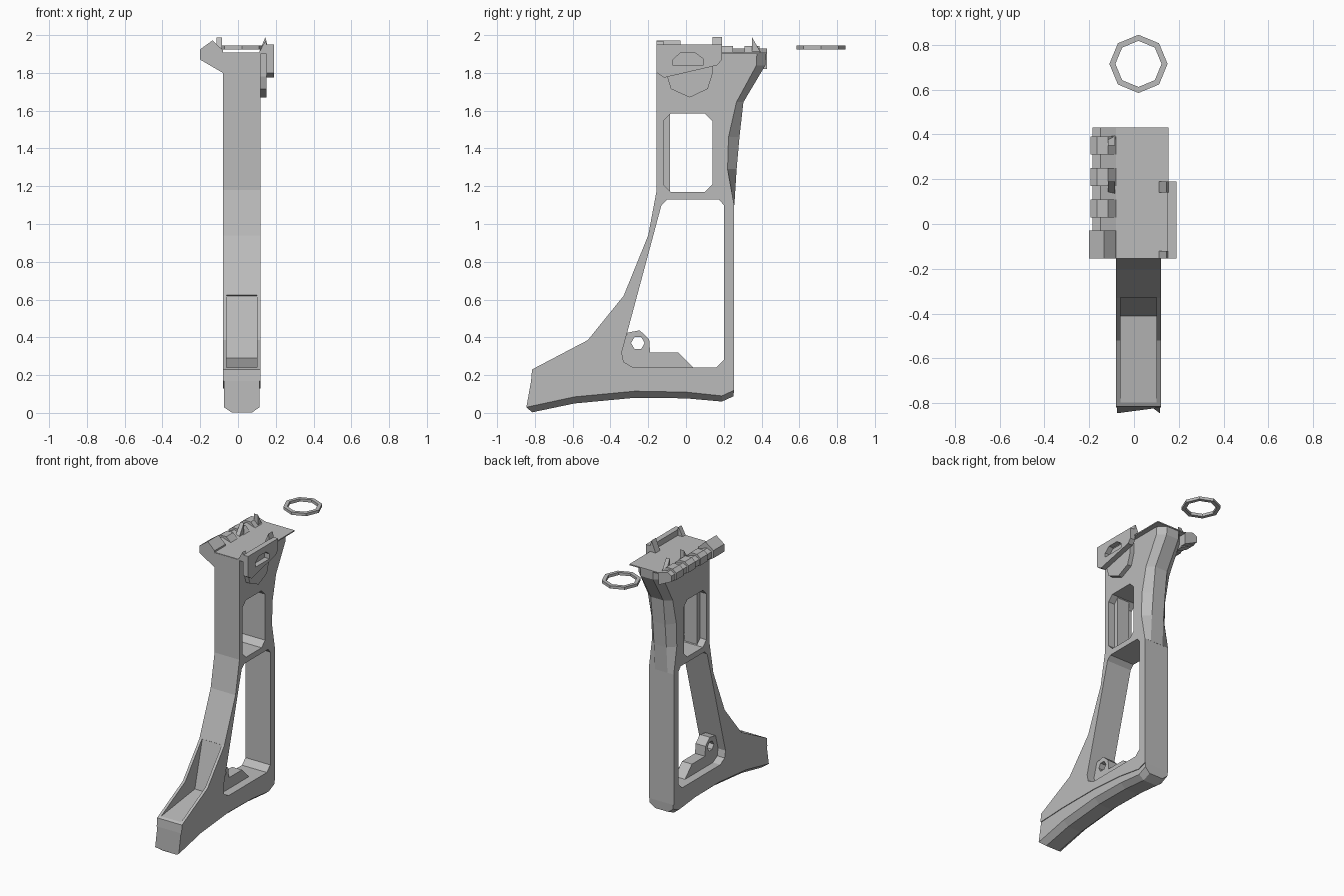
import bpy, bmesh, math

if "Cube" in bpy.data.objects:
    bpy.data.objects.remove(bpy.data.objects["Cube"])

grey = bpy.data.materials.new("plain grey")
grey.use_nodes = True
grey.diffuse_color = (0.5, 0.5, 0.5, 1)
grey.node_tree.nodes["Principled BSDF"].inputs["Base Color"].default_value = (0.5, 0.5, 0.5, 1)

X0, X1, XC = -0.08, 0.12, 0.02  # frame sides and middle


def loft(name, rings):
    """Closed solid skinned through rings of points."""
    bm = bmesh.new()
    loops = [[bm.verts.new(p) for p in ring] for ring in rings]
    n = len(loops[0])
    for a, b in zip(loops, loops[1:]):
        for i in range(n):
            j = (i + 1) % n
            bm.faces.new((a[i], a[j], b[j], b[i]))
    bm.faces.new(loops[0])
    bm.faces.new(loops[-1])
    bmesh.ops.recalc_face_normals(bm, faces=bm.faces)
    mesh = bpy.data.meshes.new(name)
    bm.to_mesh(mesh)
    bm.free()
    mesh.materials.append(grey)
    obj = bpy.data.objects.new(name, mesh)
    bpy.context.collection.objects.link(obj)
    return obj


def side_prism(name, pts, a, b):
    """Side outline (y, z) extruded from x=a to x=b."""
    return loft(name, [[(x, y, z) for y, z in pts] for x in (a, b)])


def front_prism(name, pts, a, b):
    """Front outline (x, z) extruded from y=a to y=b."""
    return loft(name, [[(x, y, z) for x, z in pts] for y in (a, b)])


def cut(obj, cutter):
    mod = obj.modifiers.new("cut", "BOOLEAN")
    mod.operation = "DIFFERENCE"
    mod.solver = "EXACT"
    mod.object = cutter
    bpy.context.view_layer.objects.active = obj
    bpy.ops.object.modifier_apply(modifier=mod.name)
    bpy.data.objects.remove(cutter)


def chamfered(y0, y1, z0, z1, c):
    return [(y0 + c, z0), (y1 - c, z0), (y1, z0 + c), (y1, z1 - c),
            (y1 - c, z1), (y0 + c, z1), (y0, z1 - c), (y0, z0 + c)]


def polygon(y, z, r, n, turn=0):
    return [(y + r * math.cos(turn + i * math.tau / n),
             z + r * math.sin(turn + i * math.tau / n)) for i in range(n)]


# Seam between frame and base pad
seam = [(-0.82, 0.17), (-0.59, 0.18), (-0.27, 0.18), (0, 0.16), (0.19, 0.13), (0.255, 0.15)]
# Where the chamfered rear flare meets the frame side: z, inner y, outer y
flare = [(1.1, 0.255, 0.256), (1.29, 0.22, 0.268), (1.46, 0.225, 0.283),
         (1.645, 0.267, 0.304), (1.84, 0.373, 0.42), (1.905, 0.375, 0.425)]

# Frame with two windows and a front pocket
outline = seam + [(yi, z) for z, yi, yo in flare] + [
    (-0.155, 1.905), (-0.155, 1.18), (-0.2, 0.94), (-0.33, 0.62), (-0.52, 0.385), (-0.815, 0.23)]
frame = side_prism("frame", outline, X0, X1)
cut(frame, side_prism("upper_window", chamfered(-0.12, 0.14, 1.17, 1.585, 0.04), -0.5, 0.5))
cut(frame, side_prism("lower_window", [
    (-0.13, 1.1), (-0.1, 1.13), (0.175, 1.13), (0.2, 1.1), (0.2, 0.28), (0.16, 0.24),
    (-0.28, 0.24), (-0.33, 0.27), (-0.34, 0.32), (-0.31, 0.43)], -0.5, 0.5))
cut(frame, side_prism("pocket", [
    (-0.8, 0.239), (-0.41, 0.29), (-0.325, 0.62), (-0.5, 0.75), (-0.85, 0.4)],
    X0 + 0.02, X1 - 0.02))

loft("rear_flare", [[(X0, yi, z), (X0 + 0.05, yo, z), (X1 - 0.05, yo, z), (X1, yi, z)]
                    for z, yi, yo in flare])

# Base pad with chamfered underside
edge = [(-0.845, 0.03), (-0.59, 0.085), (-0.27, 0.115), (0, 0.11), (0.19, 0.09), (0.255, 0.12)]
sole = [(-0.815, 0.003), (-0.59, 0.05), (-0.27, 0.08), (0, 0.077), (0.19, 0.06), (0.25, 0.087)]
loft("base_pad", [
    [(XC + s * w, y, z) for s, w, (y, z) in (
        (-1, 0.095, t), (-1, 0.095, e), (-1, 0.055, b),
        (1, 0.055, b), (1, 0.095, e), (1, 0.095, t))]
    for t, e, b in zip(seam, edge, sole)])

# Rib inside the upper window and lug inside the lower one
side_prism("window_rib", chamfered(-0.13, -0.085, 1.165, 1.59, 0.005), XC - 0.05, XC + 0.05)
lug = side_prism("lug", [
    (-0.34, 0.235), (0.045, 0.235), (-0.04, 0.32), (-0.19, 0.32), (-0.195, 0.39),
    (-0.245, 0.437), (-0.31, 0.425), (-0.35, 0.32)], XC - 0.04, XC + 0.04)
cut(lug, side_prism("lug_hole", polygon(-0.255, 0.37, 0.036, 6), -0.5, 0.5))

# Top sheet
front_prism("top_sheet", [(-0.11, 1.9), (0.155, 1.9), (0.155, 1.908), (-0.11, 1.908)], -0.153, 0.43)

# Side rail with teeth
front_prism("rail", [(-0.185, 1.87), (-0.185, 1.912), (-0.15, 1.93), (-0.08, 1.908),
                     (-0.08, 1.82)], -0.15, 0.43)
front_prism("front_tooth", [(-0.2, 1.87), (-0.2, 1.925), (-0.135, 1.972), (-0.08, 1.92),
                            (-0.08, 1.8)], -0.155, -0.03)
for i in range(3):
    y = 0.03 + i * 0.14
    front_prism(f"tooth_{i + 1}", [(-0.195, 1.87), (-0.195, 1.92), (-0.165, 1.942),
                                   (-0.115, 1.942), (-0.08, 1.908), (-0.08, 1.81)], y, y + 0.08)
for i, (y, d) in enumerate(((0.19, -0.06), (0.35, 0.05))):
    side_prism(f"rail_spike_{i + 1}", [(y, 1.9), (y, 1.988), (y + d, 1.9)], -0.115, -0.085)

# Side bracket: slotted plate over a rounded backing
plate = side_prism("bracket_plate", [
    (-0.155, 1.95), (-0.155, 1.8), (-0.115, 1.775), (0.165, 1.84), (0.19, 1.87), (0.19, 1.95)],
    0.15, 0.19)
cut(plate, side_prism("slot", [
    (-0.07, 1.84), (0.09, 1.84), (0.09, 1.875), (0.05, 1.905), (-0.03, 1.905), (-0.07, 1.87)],
    0.1, 0.3))
side_prism("bracket_backing", [
    (-0.1, 1.905), (-0.1, 1.78), (-0.08, 1.715), (0.02, 1.67), (0.115, 1.715),
    (0.142, 1.8), (0.142, 1.905)], X1 - 0.005, 0.152)
for y0, y1 in ((-0.155, -0.12), (0.14, 0.19)):
    tip = 1.99 if y1 > 0 else 1.97
    front_prism("bracket_spike", [(0.11, 1.905), (0.145, tip), (0.16, 1.93), (0.155, 1.9)], y0, y1)

# Loose eight-sided ring
def ring_prism(name, r, z0, z1):
    return loft(name, [[(x, y, z) for x, y in polygon(XC, 0.715, r, 8)] for z in (z0, z1)])


ring = ring_prism("ring", 0.13, 1.925, 1.945)
cut(ring, ring_prism("ring_hole", 0.103, 1.8, 2.1))
